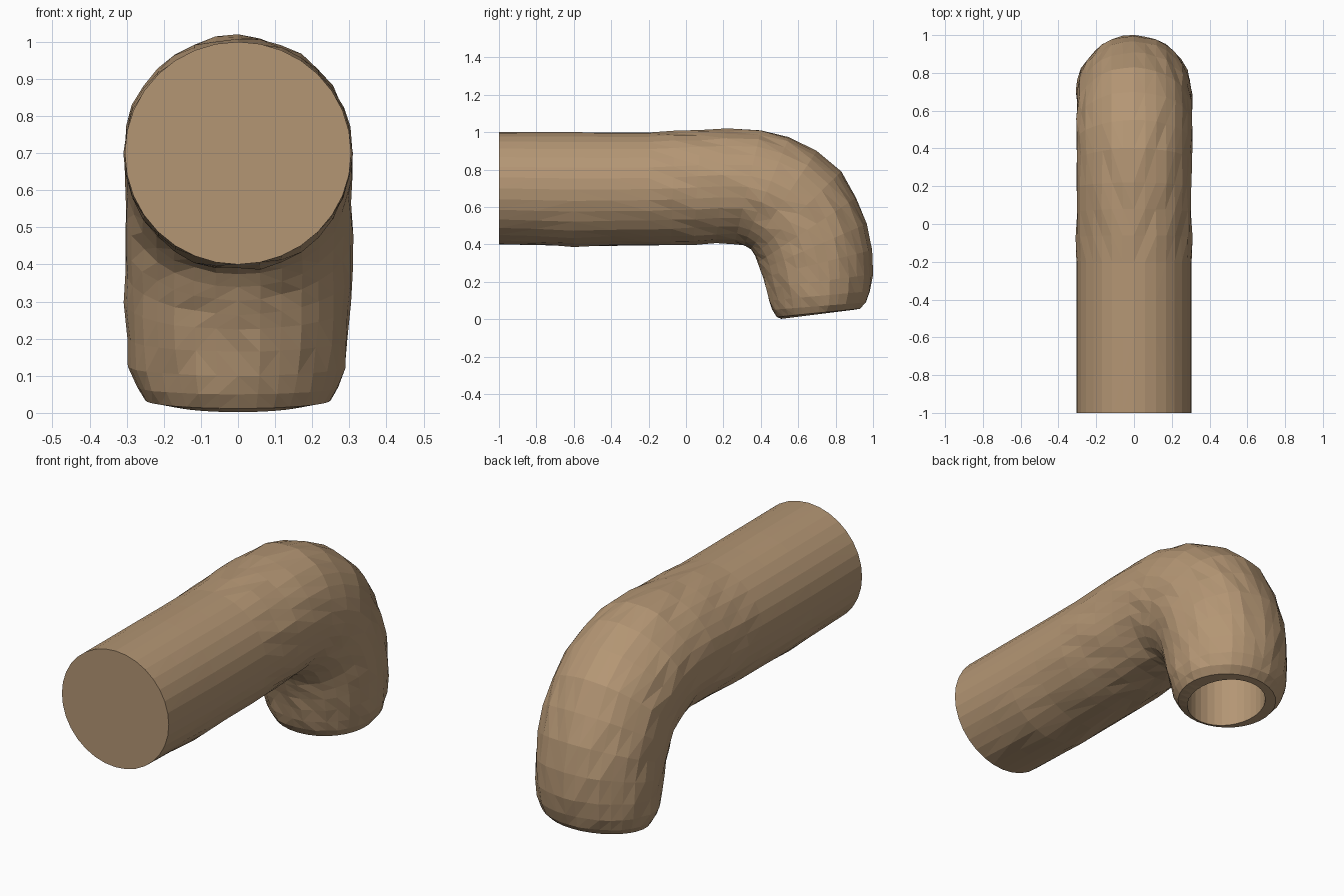
import bpy, bmesh, math, random
from mathutils import Vector

if "Cube" in bpy.data.objects:
    bpy.data.objects.remove(bpy.data.objects["Cube"])

random.seed(4)
SIDES = 32

clay = bpy.data.materials.new("tan clay")
clay.diffuse_color = (0.456, 0.305, 0.175, 1)
clay.use_nodes = True
clay.node_tree.nodes["Principled BSDF"].inputs["Base Color"].default_value = clay.diffuse_color

# Cross-sections: outer (y, z), inner (y, z), half width in x
sections = [
    (-1.0, 1.0, -1.0, .40, .305), (-.8, 1.0, -.8, .392, .305),
    (-.6, 1.0, -.6, .385, .305), (-.4, .998, -.4, .39, .305),
    (-.2, .998, -.2, .393, .305), (-.06, 1.003, -.08, .395, .305),
    (.08, 1.012, .04, .397, .305), (.22, 1.016, .16, .405, .305),
    (.40, 1.01, .26, .405, .305), (.55, .97, .31, .393, .306),
    (.70, .90, .345, .37, .307), (.83, .79, .37, .34, .307),
    (.91, .65, .388, .305, .307), (.965, .51, .402, .265, .306),
    (.995, .37, .413, .225, .305), (.998, .24, .428, .165, .30),
    (.985, .15, .445, .10, .292), (.965, .09, .46, .05, .275),
    (.93, .056, .485, .012, .25), (.895, .05, .51, .002, .19),
]
# Straight bore: mouth continues up into a blind hole
sections += [(.895, .25, .51, .25, .19), (.895, .45, .51, .45, .19)]


def ring(bm, oy, oz, iy, iz, half, bumpy):
    outer, inner = Vector((0, oy, oz)), Vector((0, iy, iz))
    mid, axis = (outer + inner) / 2, (outer - inner) / 2
    verts = []
    for i in range(SIDES):
        a = 2 * math.pi * i / SIDES
        radial = axis * math.cos(a) + Vector((half * math.sin(a), 0, 0))
        # Uneven hand-shaped surface away from the smooth upper straight
        under = max(0, -math.cos(a))
        amount = bumpy if oy > -.1 else bumpy * under
        radial *= 1 + random.uniform(-amount, amount)
        verts.append(bm.verts.new(mid + radial))
    return verts


bm = bmesh.new()
last_outer = len(sections) - 4
rings = [ring(bm, *s, .018 if 0 < k < last_outer else 0)
         for k, s in enumerate(sections)]
for a, b in zip(rings, rings[1:]):
    for i in range(SIDES):
        j = (i + 1) % SIDES
        bm.faces.new((a[i], a[j], b[j], b[i]))

# Flat front end and floor of the bore
bm.faces.new(rings[0])
bm.faces.new(rings[-1])
bmesh.ops.recalc_face_normals(bm, faces=bm.faces)
bmesh.ops.triangulate(bm, faces=[f for f in bm.faces if len(f.verts) == 4])

mesh = bpy.data.meshes.new("elbow_pipe")
bm.to_mesh(mesh)
bm.free()
mesh.materials.append(clay)
pipe = bpy.data.objects.new("elbow_pipe", mesh)
bpy.context.collection.objects.link(pipe)
